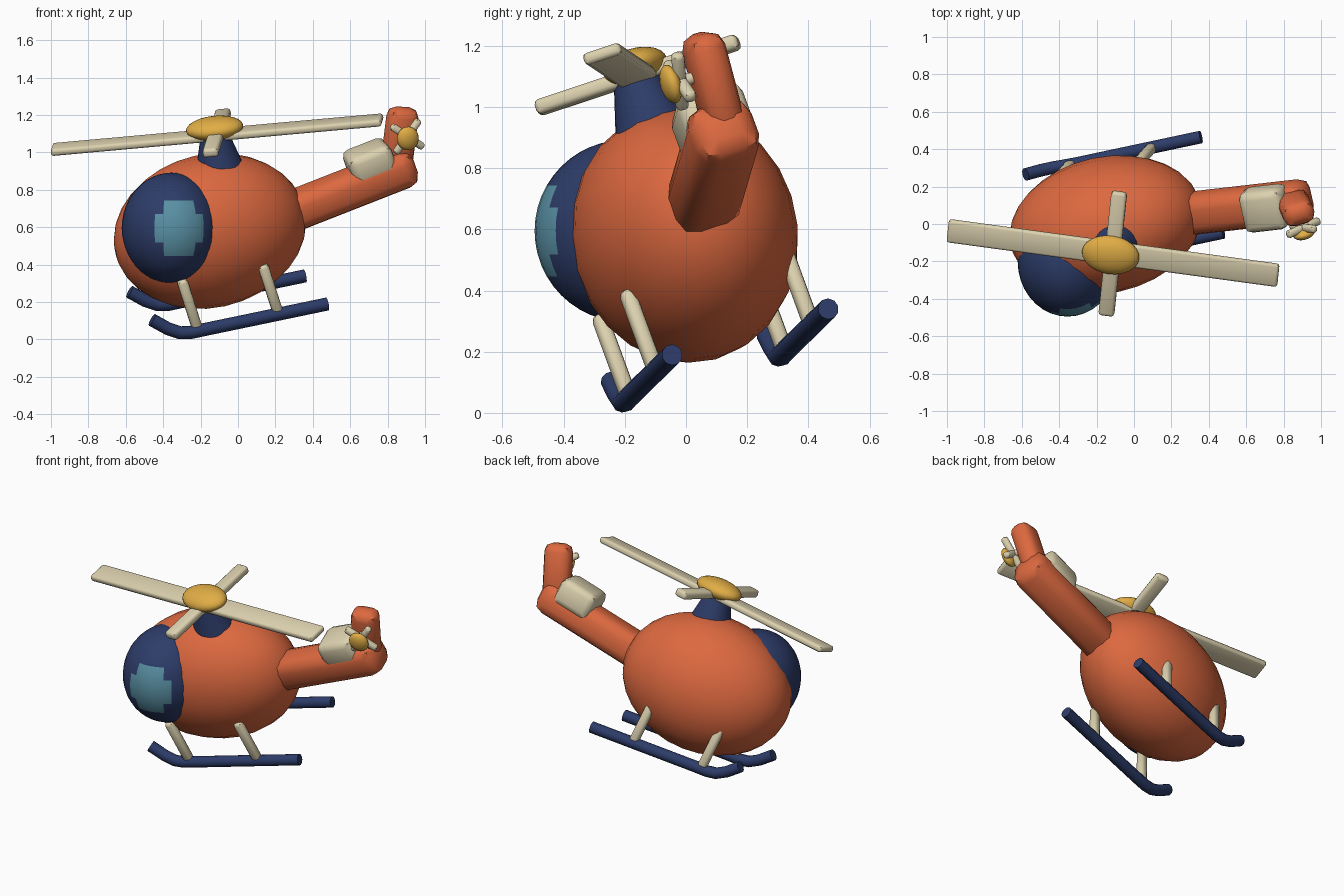
import bpy, bmesh
from mathutils import Matrix, Vector

old = bpy.data.objects.get("Cube")
if old:
    bpy.data.objects.remove(old, do_unlink=True)


def material(name, rgb):
    m = bpy.data.materials.new(name)
    m.use_nodes = True
    m.diffuse_color = (*rgb, 1)
    m.node_tree.nodes["Principled BSDF"].inputs["Base Color"].default_value = (*rgb, 1)
    return m


ORANGE = material("orange", (0.72, 0.14, 0.05))
NAVY = material("navy", (0.026, 0.045, 0.14))
CREAM = material("cream", (0.72, 0.64, 0.43))
GOLD = material("gold", (0.75, 0.42, 0.06))
TEAL = material("teal", (0.1, 0.28, 0.37))

# The whole craft banks: these are its aft and up directions
AFT = Vector((0.956, 0.2, 0.21))
UP = Vector((-0.135, -0.3, 0.945))


def frame(center, along=AFT, up=UP):
    """Placement with local x along one direction and local z near another."""
    x = Vector(along).normalized()
    y = Vector(up).cross(x).normalized()
    rot = Matrix((x, y, x.cross(y))).transposed().to_4x4()
    return Matrix.Translation(center) @ rot


def finish(name, bm, mat, angle=0.8):
    me = bpy.data.meshes.new(name)
    bm.to_mesh(me)
    bm.free()
    ob = bpy.data.objects.new(name, me)
    bpy.context.collection.objects.link(ob)
    me.materials.append(mat)
    bpy.ops.object.select_all(action='DESELECT')
    bpy.context.view_layer.objects.active = ob
    ob.select_set(True)
    bpy.ops.object.shade_smooth_by_angle(angle=angle)
    return ob


def ellipsoid(name, place, radii, mat, segments=24, rings=14):
    bm = bmesh.new()
    bmesh.ops.create_uvsphere(bm, u_segments=segments, v_segments=rings, radius=1,
                              matrix=place @ Matrix.Diagonal((*radii, 1)))
    return finish(name, bm, mat)


def block(name, place, half, bevel, mat):
    bm = bmesh.new()
    bmesh.ops.create_cube(bm, size=2, matrix=Matrix.Diagonal((*half, 1)))
    bmesh.ops.bevel(bm, geom=bm.edges[:], offset=bevel, segments=2, profile=0.5,
                    affect='EDGES', clamp_overlap=True)
    bmesh.ops.transform(bm, matrix=place, verts=bm.verts)
    return finish(name, bm, mat)


def beam(name, start, end, half_w, half_h, bevel, mat, up=UP):
    a, b = Vector(start), Vector(end)
    return block(name, frame((a + b) / 2, b - a, up),
                 ((b - a).length / 2, half_w, half_h), bevel, mat)


def tube(name, points, radius, mat, sides=10):
    """Sweep a ring along a path and cap both ends."""
    pts = [Vector(p) for p in points]
    bm = bmesh.new()
    rings = []
    for i, p in enumerate(pts):
        d = pts[min(i + 1, len(pts) - 1)] - pts[max(i - 1, 0)]
        m = frame(p, d)
        rings.append(bmesh.ops.create_circle(bm, segments=sides, radius=radius,
                     matrix=m @ Matrix.Rotation(1.5708, 4, 'Y'))["verts"])
    for r, s in zip(rings, rings[1:]):
        for k in range(sides):
            n = (k + 1) % sides
            bm.faces.new((r[k], r[n], s[n], s[k]))
    bm.faces.new(rings[0])
    bm.faces.new(rings[-1])
    bmesh.ops.recalc_face_normals(bm, faces=bm.faces)
    return finish(name, bm, mat)


# Cabin, with its pole pointing along the body
turn = Matrix.Rotation(1.5708, 4, 'Y')
ellipsoid("cabin", frame((-0.15, -0.005, 0.58)) @ turn, (0.415, 0.36, 0.525), ORANGE, 24, 16)

# Bubble canopy with a stepped window patch
hub = Vector((-0.355, -0.2, 0.595))
canopy = ellipsoid("canopy", Matrix.Translation(hub), (0.267, 0.295, 0.297), NAVY, 36, 24)
canopy.data.materials.append(TEAL)
for f in canopy.data.polygons:
    c = f.center
    dx, dz = abs(c.x + 0.32), abs(c.z - 0.59)
    if c.y < hub.y and ((dx < 0.145 and dz < 0.09) or (dx < 0.08 and dz < 0.15)):
        f.material_index = 1

# Tail boom, fin and engine fairing
boom_start, boom_end = Vector((0.2, 0.045, 0.65)), Vector((0.94, 0.13, 0.94))
boom_dir = boom_end - boom_start
beam("tail_boom", boom_start, boom_end, 0.11, 0.103, 0.065, ORANGE)
beam("tail_fin", (0.845, 0.13, 0.92), (0.885, 0.045, 1.24), 0.065, 0.085, 0.05, ORANGE, up=AFT)
block("boom_fairing", frame((0.705, 0.085, 0.95), boom_dir), (0.122, 0.114, 0.085), 0.04, CREAM)

# Rotor mast
bm = bmesh.new()
bmesh.ops.create_cone(bm, cap_ends=True, segments=24, radius1=0.14, radius2=0.078, depth=0.22,
                      matrix=frame((-0.108, -0.128, 0.985)))
finish("rotor_mast", bm, NAVY)

# Main rotor: one long and one short crossing blade below a cap
rotor = Vector((-0.112, -0.155, 1.095))
long_dir = Vector((0.987, -0.134, 0.089))
short_dir = UP.cross(long_dir)
block("main_blade", frame(rotor, long_dir), (0.895, 0.064, 0.02), 0.014, CREAM)
block("cross_blade", frame(rotor + UP * 0.01, short_dir), (0.35, 0.042, 0.025), 0.016, CREAM)
ellipsoid("rotor_cap", frame((-0.125, -0.165, 1.13), long_dir), (0.155, 0.107, 0.06), GOLD)

# Tail rotor: diagonal blades and a cap facing sideways
tail = frame((0.905, -0.02, 1.085))
for i, s in enumerate((1, -1)):
    d = Vector((1, 0, s)) * 0.078
    beam("tail_blade_%d" % (i + 1), tail @ d, tail @ -d, 0.021, 0.02, 0.015, CREAM)
ellipsoid("tail_rotor_cap", frame((0.908, -0.05, 1.075)), (0.06, 0.032, 0.065), GOLD, 16, 10)
side = UP.cross(AFT)
tube("tail_rotor_shaft", [(0.9, -0.03, 1.08), Vector((0.9, -0.03, 1.08)) + side * 0.1],
     0.02, CREAM)

# Landing skids with two struts each
skid = [(0.478, -0.045, 0.19), (-0.18, -0.185, 0.053), (-0.25, -0.198, 0.038),
        (-0.31, -0.208, 0.036), (-0.375, -0.222, 0.058), (-0.46, -0.245, 0.105)]
feet = {"front": (-0.218, -0.19, 0.06), "rear": (0.215, -0.1, 0.14)}
lean = Vector((-0.083, -0.095, 0.26))
for label, shift in (("near", Vector((0, 0, 0))), ("far", Vector((-0.12, 0.51, 0.15)))):
    tube(label + "_skid", [Vector(p) + shift for p in skid], 0.035, NAVY)
    for spot, foot in feet.items():
        base = Vector(foot) + shift
        beam(label + "_" + spot + "_strut", base, base + lean, 0.026, 0.028, 0.018, CREAM)
